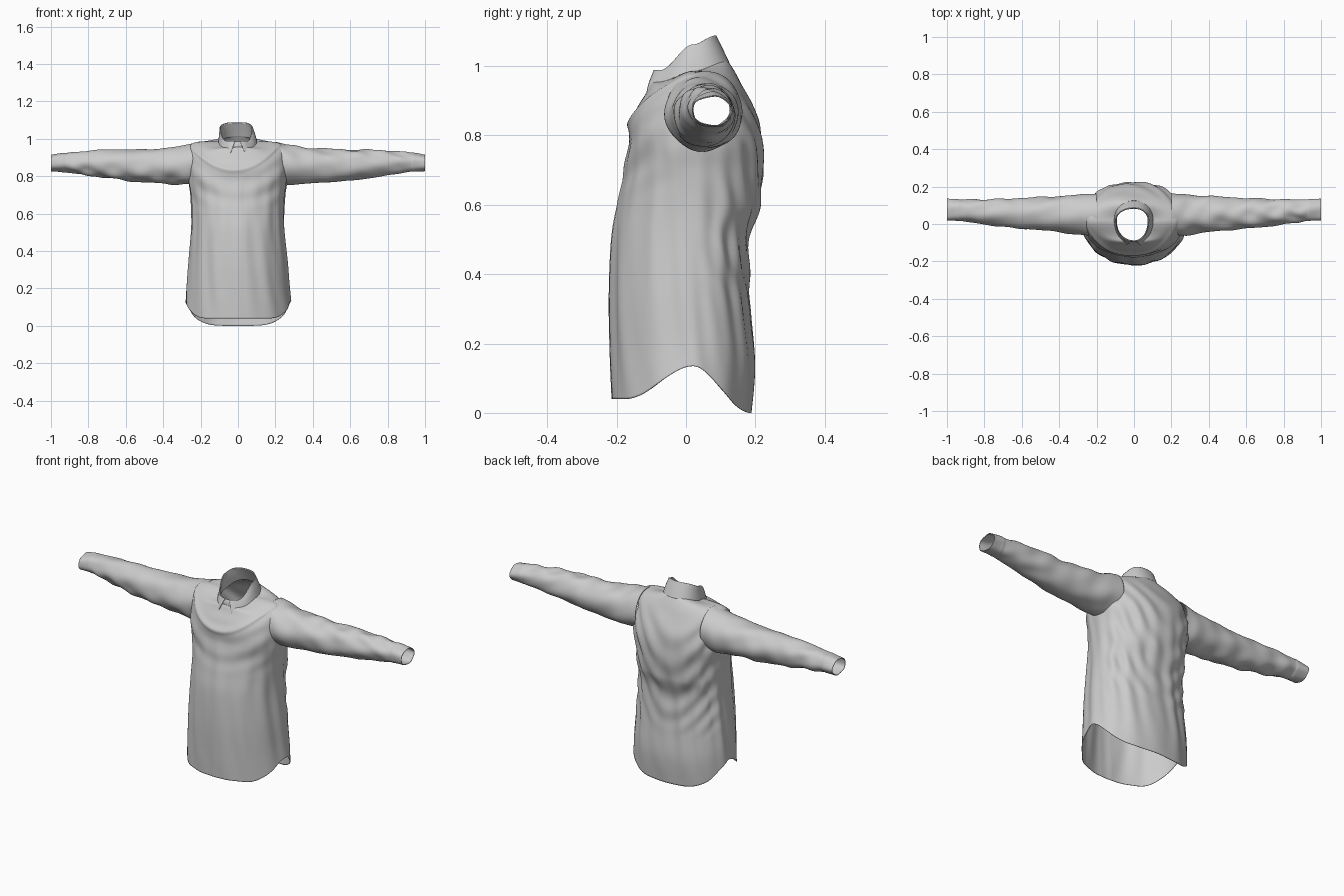
import bpy, bmesh
from math import sin, cos, pi, exp, radians, copysign

if "Cube" in bpy.data.objects:
    bpy.data.objects.remove(bpy.data.objects["Cube"])


def spline(rows, t):
    """Catmull-Rom through table rows, t in 0..1."""
    f = t * (len(rows) - 1)
    i = min(int(f), len(rows) - 2)
    u = f - i
    p = [rows[max(0, min(len(rows) - 1, i + k))] for k in (-1, 0, 1, 2)]
    return [0.5 * (2 * b + (c - a) * u + (2 * a - 5 * b + 4 * c - d) * u * u
                   + (3 * b - a - 3 * c + d) * u ** 3) for a, b, c, d in zip(*p)]


def smooth(v):
    v = max(0, min(1, v))
    return v * v * (3 - 2 * v)


def band(v, lo, hi, soft):
    return smooth((v - lo) / soft) * smooth((hi - v) / soft)


def skin(name, grid, closed=True, hole=None, thick=0.003):
    """Join rows of points into a thin smooth cloth surface."""
    bm = bmesh.new()
    vs = [[bm.verts.new(p) for p in row] for row in grid]
    n = len(grid[0])
    for a, b in zip(vs, vs[1:]):
        for j in range(n if closed else n - 1):
            k = (j + 1) % n
            bm.faces.new((a[j], a[k], b[k], b[j]))
    if hole:
        bmesh.ops.delete(bm, geom=[f for f in bm.faces if hole(f.calc_center_median())],
                         context='FACES')
    me = bpy.data.meshes.new(name)
    bm.to_mesh(me)
    bm.free()
    ob = bpy.data.objects.new(name, me)
    bpy.context.collection.objects.link(ob)
    m = ob.modifiers.new("thickness", 'SOLIDIFY')
    m.thickness = thick
    m.offset = -1
    bpy.context.view_layer.objects.active = ob
    ob.select_set(True)
    bpy.ops.object.shade_smooth_by_angle(angle=radians(50))
    ob.select_set(False)
    return ob


def ring_point(row, th, power=2.2, yc=0.02):
    """Rounded outline whose height differs at front, side and back."""
    zf, zs, zb, al, ar, yf, yb = row
    c, s = cos(th), sin(th)
    cx = copysign(abs(c) ** (2 / power), c)
    sy = copysign(abs(s) ** (2 / power), s)
    x = cx * (ar if c > 0 else al)
    y = yc + (sy * (yb - yc) if s > 0 else -sy * (yf - yc))
    z = zs + (zb - zs) * smooth(sy) if s > 0 else zs + (zf - zs) * smooth(-sy * 1.2)
    return x, y, z


# Body: front z, side z, back z, left width, right width, front y, back y
BODY = [(.04, .135, .00, .280, .282, -.214, .188),
        (.16, .22, .15, .275, .272, -.218, .198),
        (.33, .35, .32, .264, .262, -.220, .184),
        (.50, .50, .50, .252, .248, -.212, .181),
        (.60, .60, .60, .250, .246, -.196, .212),
        (.70, .70, .70, .254, .252, -.176, .221),
        (.77, .77, .77, .264, .262, -.166, .221),
        (.83, .84, .83, .264, .260, -.160, .211),
        (.88, .92, .89, .263, .254, -.142, .189),
        (.92, .968, .945, .252, .235, -.116, .162),
        (.945, .984, .985, .205, .185, -.104, .140),
        (.955, .985, 1.015, .098, .098, -.098, .121)]


def body_folds(x, y, z, th):
    s = sin(th)
    front, back = smooth(-s * 1.6), smooth(s * 1.6)
    d = 0.0025 * sin(th * 13 + 2 * sin(z * 4)) * band(z, -.1, .75, .25)
    d += 0.002 * sin(th * 19 + z * 9) * band(z, .05, .9, .2) * (1 - front * .5)
    # draped yoke fold on the chest
    d += front * 0.008 * exp(-((z - .835 - 2.4 * (x + .02) ** 2) / .016) ** 2)
    d += front * 0.0025 * sin(55 * (z - 2 * x * x)) * band(z, .6, .95, .12)
    # hanging folds across the back
    u = z - 4.5 * (x - .02) ** 2 - .4 * x
    d += back * 0.0035 * sin(46 * u + 2 * sin(9 * x + 4 * z)) * band(z, .25, 1.0, .15)
    # button placket
    d += 0.002 * front * band(x, -.024, .024, .006) * band(z, -.1, .8, .05)
    return d


grid = []
for i in range(121):
    row = spline(BODY, i / 120)
    bulge = 2.15 + .25 * band(i, 50, 112, 20)
    ring = []
    for j in range(160):
        th = 2 * pi * j / 160
        x, y, z = ring_point(row, th, bulge)
        d = body_folds(x, y, z, th)
        ring.append((x + d * cos(th), y + d * sin(th), z))
    grid.append(ring)


def armhole(p):
    return abs(p.x) > .17 and ((p.y - .05) / .09) ** 2 + ((p.z - .862) / .085) ** 2 < 1


skin("shirt_body", grid, hole=armhole)

# Sleeves: x, centre y, half depth, bottom z, top z
SLEEVE = [(.20, .050, .112, .757, .986),
          (.29, .050, .108, .755, .964),
          (.40, .054, .096, .762, .950),
          (.55, .055, .085, .772, .943),
          (.70, .060, .075, .790, .942),
          (.85, .069, .063, .812, .932),
          (.94, .074, .056, .825, .923),
          (1.0, .075, .057, .829, .912)]

for side, name in ((1, "right_sleeve"), (-1, "left_sleeve")):
    grid = []
    for i in range(131):
        x, yc, ry, z0, z1 = spline(SLEEVE, i / 130)
        ring = []
        for j in range(72):
            a = 2 * pi * j / 72
            # long slanting creases, calmer underneath and at the cuff
            amp = .0032 * band(x, .18, .97, .1) * (.65 + .35 * sin(a))
            d = amp * (sin(34 * x + 5 * cos(a - .6) + side + sin(7 * x))
                       + .6 * sin(52 * x - 4 * cos(a + .5 * side) + 2 * side))
            d += .0015 * sin(5 * a + 14 * x)
            d += .002 * band(x, .925, 1.1, .012)
            ring.append((side * x, yc + (ry + d) * cos(side * a),
                         (z0 + z1) / 2 + ((z1 - z0) / 2 + d) * sin(side * a)))
        grid.append(ring)
    skin(name, grid)

# Collar stand rising from the neckline
STAND = [(.950, .975, 1.010, .098, .096, -.098, .121),
         (.968, 1.020, 1.050, .095, .087, -.097, .102),
         (.985, 1.060, 1.086, .096, .076, -.090, .084)]
skin("collar_stand", [[ring_point(spline(STAND, i / 12), 2 * pi * j / 96, 2.1)
                       for j in range(96)] for i in range(13)])

# Folded collar leaf, open at the front with two hanging points
LEAF = [(.935, .985, 1.010, .106, .103, -.118, .125),
        (.962, 1.025, 1.050, .101, .092, -.108, .106),
        (.988, 1.062, 1.088, .099, .079, -.094, .087)]
grid = []
for i in range(17):
    t = i / 16
    gap = radians(26 - 18 * t)
    ring = []
    for j in range(91):
        x, y, z = ring_point(spline(LEAF, t), -pi / 2 + gap + (2 * pi - 2 * gap) * j / 90, 2.1)
        tip = exp(-(min(j, 90 - j) / 7) ** 2) * (1 - t)
        ring.append((x, y - .012 * tip, z - .03 * tip))
    grid.append(ring)
skin("collar_leaf", grid, closed=False)
